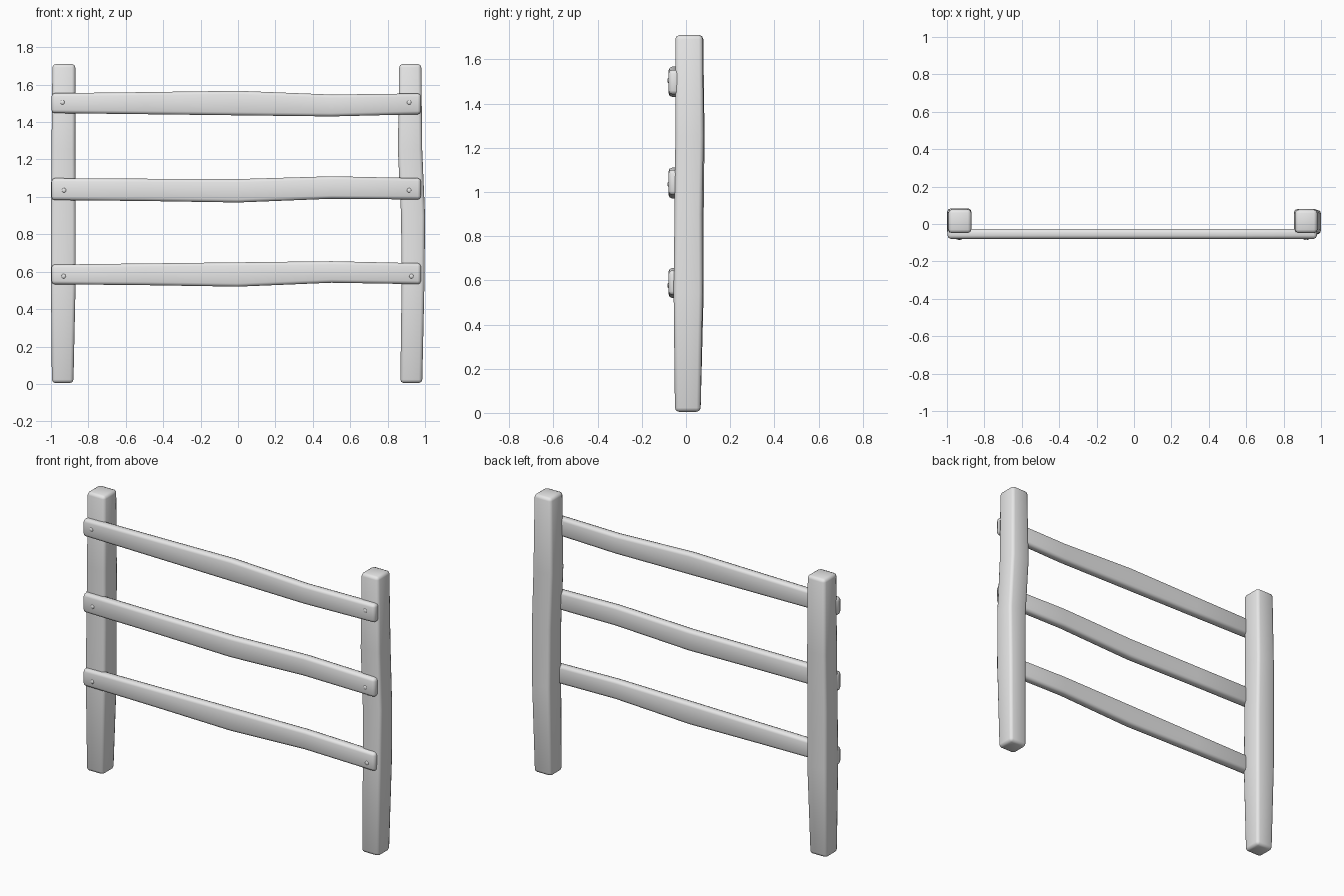
import bpy
import bmesh
from math import radians

cube = bpy.data.objects.get("Cube")
if cube:
    bpy.data.objects.remove(cube, do_unlink=True)

grey = bpy.data.materials.new("plain grey")
grey.use_nodes = True
grey.diffuse_color = (0.8, 0.8, 0.8, 1)
grey.node_tree.nodes["Principled BSDF"].inputs["Base Color"].default_value = (0.8, 0.8, 0.8, 1)


def add_object(name, bm):
    bmesh.ops.recalc_face_normals(bm, faces=bm.faces)
    mesh = bpy.data.meshes.new(name)
    bm.to_mesh(mesh)
    bm.free()
    mesh.materials.append(grey)
    mesh.shade_smooth()
    obj = bpy.data.objects.new(name, mesh)
    bpy.context.collection.objects.link(obj)
    return obj


def loft(name, sections, place, bevel):
    """Bridge rectangles (t, a0, a1, b0, b1), then round the long edges and ends."""
    bm = bmesh.new()
    rings = []
    for t, a0, a1, b0, b1 in sections:
        corners = ((a0, b0), (a1, b0), (a1, b1), (a0, b1))
        rings.append([bm.verts.new(place(t, a, b)) for a, b in corners])
    for low, high in zip(rings, rings[1:]):
        for i in range(4):
            j = (i + 1) % 4
            bm.faces.new((low[i], low[j], high[j], high[i]))
    bm.faces.new(rings[0])
    bm.faces.new(rings[-1])
    obj = add_object(name, bm)
    mod = obj.modifiers.new("rounded edges", "BEVEL")
    mod.width = bevel
    mod.segments = 2
    mod.limit_method = "ANGLE"
    mod.angle_limit = radians(40)
    return obj


# Posts: height, then x and y extents
right_post = [(0.005, -0.995, -0.88, -0.05, 0.066),
              (0.55, -1.0, -0.868, -0.055, 0.08),
              (0.9, -1.0, -0.868, -0.05, 0.08),
              (1.25, -0.997, -0.87, -0.048, 0.084),
              (1.71, -0.992, -0.87, -0.048, 0.078)]
left_post = [(0.005, 0.868, 0.985, -0.05, 0.066),
             (0.55, 0.875, 0.997, -0.056, 0.076),
             (0.9, 0.872, 1.0, -0.052, 0.074),
             (1.25, 0.855, 0.985, -0.048, 0.08),
             (1.71, 0.862, 0.98, -0.048, 0.076)]
for name, sections in (("right_post", right_post), ("left_post", left_post)):
    loft(name, sections, lambda t, a, b: (a, b, t), 0.018)

# Rails: bottom and top heights at each station along x
stations = (-0.997, -0.5, 0.0, 0.5, 0.978)
rails = {
    "top_rail": ((1.448, 1.554), (1.442, 1.56), (1.436, 1.567), (1.43, 1.547), (1.442, 1.553)),
    "middle_rail": ((0.983, 1.1), (0.978, 1.097), (0.97, 1.095), (0.99, 1.11), (0.986, 1.1)),
    "bottom_rail": ((0.533, 0.638), (0.528, 0.644), (0.52, 0.65), (0.541, 0.656), (0.533, 0.645)),
}
for name, heights in rails.items():
    sections = [(x, -0.079, -0.026, z0, z1) for x, (z0, z1) in zip(stations, heights)]
    loft(name, sections, lambda t, a, b: (t, a, b), 0.017)

# Domed nail heads at both ends of every rail
nails = {"top": (-0.938, 0.915, 1.505),
         "middle": (-0.93, 0.915, 1.035),
         "bottom": (-0.932, 0.927, 0.576)}
for level, (x_right, x_left, z) in nails.items():
    for side, x in (("right", x_right), ("left", x_left)):
        bm = bmesh.new()
        bmesh.ops.create_uvsphere(bm, u_segments=12, v_segments=8, radius=0.012)
        nail = add_object(f"{level}_{side}_nail", bm)
        nail.location = (x, -0.078, z)
        nail.scale.y = 0.55
